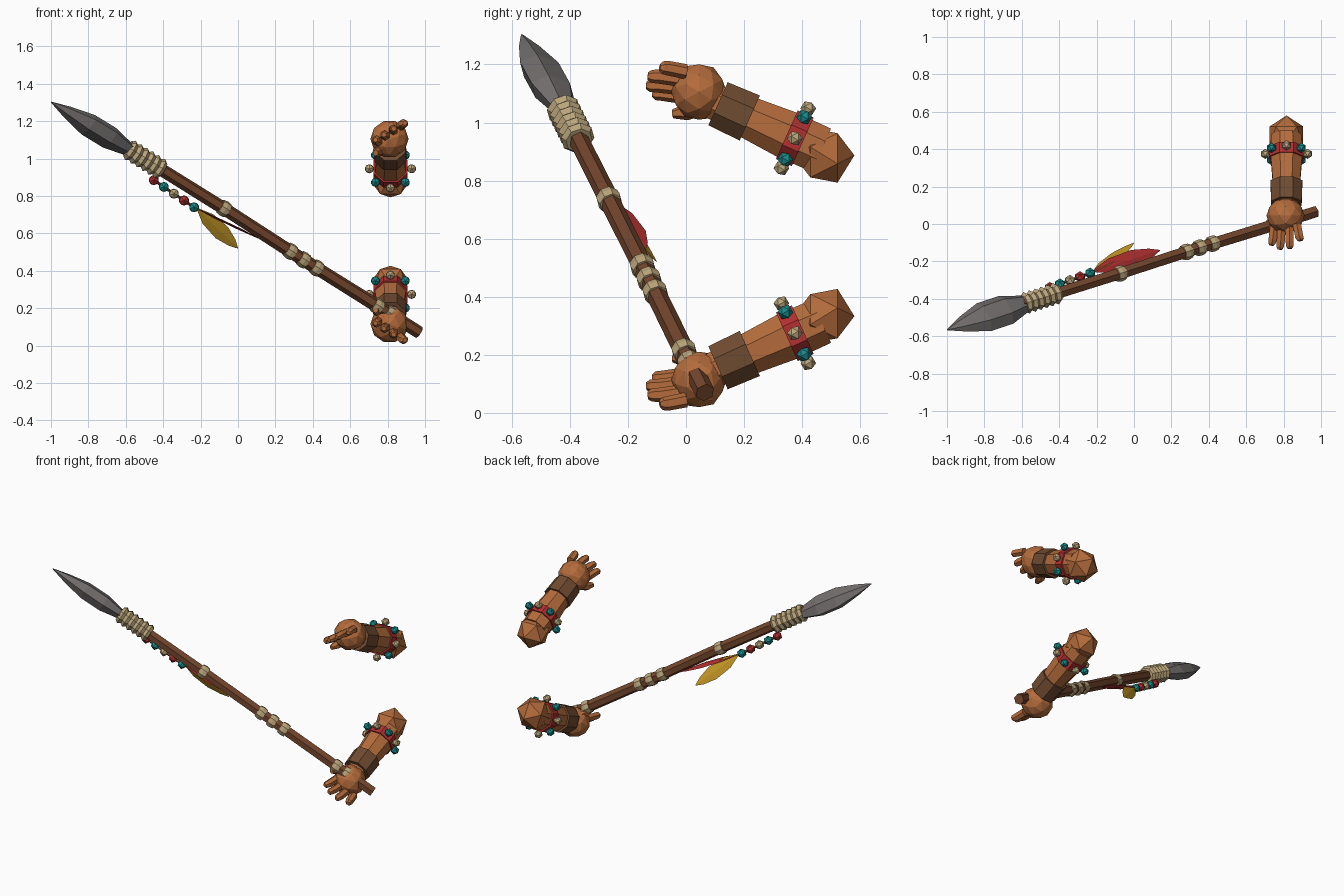
import bpy, bmesh, math
from mathutils import Vector, Matrix

cube = bpy.data.objects.get("Cube")
if cube:
    bpy.data.objects.remove(cube, do_unlink=True)


def material(name, rgb):
    m = bpy.data.materials.new(name)
    m.use_nodes = True
    m.diffuse_color = (*rgb, 1)
    m.node_tree.nodes["Principled BSDF"].inputs["Base Color"].default_value = (*rgb, 1)
    return m


SKIN = material("skin", (0.46, 0.15, 0.045))
LEATHER = material("leather", (0.16, 0.07, 0.03))
WOOD = material("wood", (0.17, 0.06, 0.025))
BONE = material("bone", (0.5, 0.38, 0.2))
RED = material("red", (0.45, 0.03, 0.03))
TEAL = material("teal", (0.01, 0.26, 0.26))
YELLOW = material("yellow", (0.58, 0.32, 0.02))
STONE = material("stone", (0.17, 0.155, 0.155))

SAME = Matrix.Identity(4)
FLIP = Matrix.Translation((0, 0, 1.22)) @ Matrix.Diagonal((1, 1, -1, 1))


def finish(bm, name, mat, place=SAME):
    bmesh.ops.transform(bm, matrix=place, verts=bm.verts)
    bmesh.ops.recalc_face_normals(bm, faces=bm.faces)
    mesh = bpy.data.meshes.new(name)
    bm.to_mesh(mesh)
    bm.free()
    mesh.materials.append(mat)
    bpy.context.collection.objects.link(bpy.data.objects.new(name, mesh))


def loft(name, points, radii, mat, sides=8, wide=(0, 0, 1), flat=1.0, turn=0.0, place=SAME):
    """Skin a chain of polygon sections; flat squashes them across the wide axis."""
    bm = bmesh.new()
    pts = [Vector(p) for p in points]
    rings = []
    for i, (p, r) in enumerate(zip(pts, radii)):
        d = (pts[min(i + 1, len(pts) - 1)] - pts[max(i - 1, 0)]).normalized()
        w = Vector(wide)
        w = (w - d * w.dot(d)).normalized()
        u = d.cross(w)
        angles = [turn + math.tau * k / sides for k in range(sides)]
        rings.append([bm.verts.new(p + (w * math.cos(a) + u * math.sin(a) * flat) * r)
                      for a in angles])
    for a, b in zip(rings, rings[1:]):
        for k in range(sides):
            j = (k + 1) % sides
            bm.faces.new((a[k], a[j], b[j], b[k]))
    bm.faces.new(rings[0])
    bm.faces.new(rings[-1])
    finish(bm, name, mat, place)


def ball(name, center, size, mat, detail=1, place=SAME):
    # Pole points along y, one upper ring corner points along z
    bm = bmesh.new()
    bmesh.ops.create_icosphere(bm, subdivisions=detail, radius=1)
    axes = Matrix(((0, 1, 0, 0), (0, 0, 1, 0), (1, 0, 0, 0), (0, 0, 0, 1)))
    finish(bm, name, mat, place @ Matrix.Translation(center) @ Matrix.Diagonal((*size, 1)) @ axes)


# Spear shaft with a slight bend near the grip
SHAFT = [Vector(p) for p in ((-0.6, -0.43, 1.06), (-0.07, -0.263, 0.73),
                             (0.34, -0.13, 0.465), (0.7, -0.02, 0.24), (0.97, 0.065, 0.07))]
loft("shaft", SHAFT, (0.034, 0.035, 0.035, 0.036, 0.034), WOOD, sides=6)


def on_shaft(x):
    for a, b in zip(SHAFT, SHAFT[1:]):
        if x <= b.x:
            break
    return a.lerp(b, (x - a.x) / (b.x - a.x))


for x in (-0.075, 0.28, 0.35, 0.42, 0.745, 0.81):
    loft("shaft_binding", [on_shaft(x + s) for s in (-0.02, 0, 0.02)],
         (0.04, 0.044, 0.04), BONE)

# Ridged cord lashing under the blade
steps = range(13)
loft("blade_lashing", [on_shaft(-0.59 + 0.0155 * i) for i in steps],
     [0.06 if i % 2 else 0.047 for i in steps], BONE)

# Leaf-shaped stone blade
BASE = Vector((-0.57, -0.42, 1.04))
TIP = Vector((-0.998, -0.565, 1.302))
loft("blade", [BASE.lerp(TIP, t) for t in (0, 0.27, 0.54, 0.8, 1)],
     (0.045, 0.088, 0.088, 0.047, 0.004), STONE, sides=6, wide=(-0.45, 0.82, -0.3), flat=0.62)

# Hanging beads and feathers
FIRST, LAST = Vector((-0.45, -0.34, 0.885)), Vector((-0.235, -0.263, 0.74))
for i, mat in enumerate((RED, TEAL, BONE, RED, TEAL)):
    ball("hanging_bead", FIRST.lerp(LAST, i / 4), (0.03,) * 3, mat)
loft("bead_cord", (FIRST, LAST), (0.008, 0.008), LEATHER, sides=4)


def feather(name, end, wide, width, mat):
    root, end = Vector((-0.215, -0.252, 0.73)), Vector(end)
    loft(name, [root.lerp(end, t) for t in (0, 0.25, 0.6, 0.85, 1)],
         [width * k for k in (0.12, 0.85, 1, 0.55, 0.03)], mat, sides=4, wide=wide, flat=0.12)


feather("red_feather", (0.14, -0.14, 0.56), (-0.3, 0.95, 0), 0.048, RED)
feather("yellow_feather", (0.0, -0.1, 0.52), (0.7, -0.1, 0.6), 0.045, YELLOW)

# Forearm axis, shared by both arms
AXIS = Vector((0, 0.912, 0.41))
ACROSS = Vector((0, -0.41, 0.912))
WRIST = Vector((0.815, 0.165, 0.18))


def along(s):
    return WRIST + AXIS * s


for label, place in (("lower", FLIP @ FLIP), ("upper", FLIP)):
    def sleeve(part, spans, radii, mat):
        loft(f"{label}_{part}", [along(s) for s in spans], radii, mat,
             wide=ACROSS, turn=math.pi / 8, place=place)

    sleeve("forearm", (-0.1, 0.05, 0.2, 0.33), (0.062, 0.078, 0.09, 0.088), SKIN)
    sleeve("cuff", (-0.06, 0.06), (0.088, 0.092), LEATHER)
    sleeve("armband", (0.2, 0.26), (0.099, 0.099), RED)
    ball(f"{label}_elbow", (0.815, 0.475, 0.333), (0.105,) * 3, SKIN, place=place)

    # Beads around the armband
    for k in range(8):
        a = math.tau * k / 8
        spot = along(0.23) + (ACROSS * math.cos(a) + Vector((1, 0, 0)) * math.sin(a)) * 0.113
        ball(f"{label}_armband_bead", spot, (0.027,) * 3, TEAL if k % 2 else BONE, place=place)

    # Hand with four fingers and a thumb
    ball(f"{label}_palm", (0.81, 0.045, 0.115), (0.102, 0.095, 0.1), SKIN, 2, place)
    knuckle_a, knuckle_b = Vector((0.75, -0.01, 0.13)), Vector((0.87, 0.0, 0.045))
    tips = ((0.735, -0.115, 0.12), (0.78, -0.137, 0.092), (0.833, -0.132, 0.06), (0.892, -0.09, 0.03))
    for i, tip in enumerate(tips):
        root, tip = knuckle_a.lerp(knuckle_b, i / 3), Vector(tip)
        bend = root.lerp(tip, 0.6) + Vector((0, -0.012, -0.004))
        loft(f"{label}_finger", (root, bend, root.lerp(tip, 0.9), tip),
             (0.026, 0.025, 0.022, 0.013), SKIN, sides=6, place=place)
    loft(f"{label}_thumb", ((0.78, 0.06, 0.16), (0.745, 0.0, 0.185), (0.735, -0.045, 0.19)),
         (0.034, 0.028, 0.016), SKIN, sides=6, place=place)
